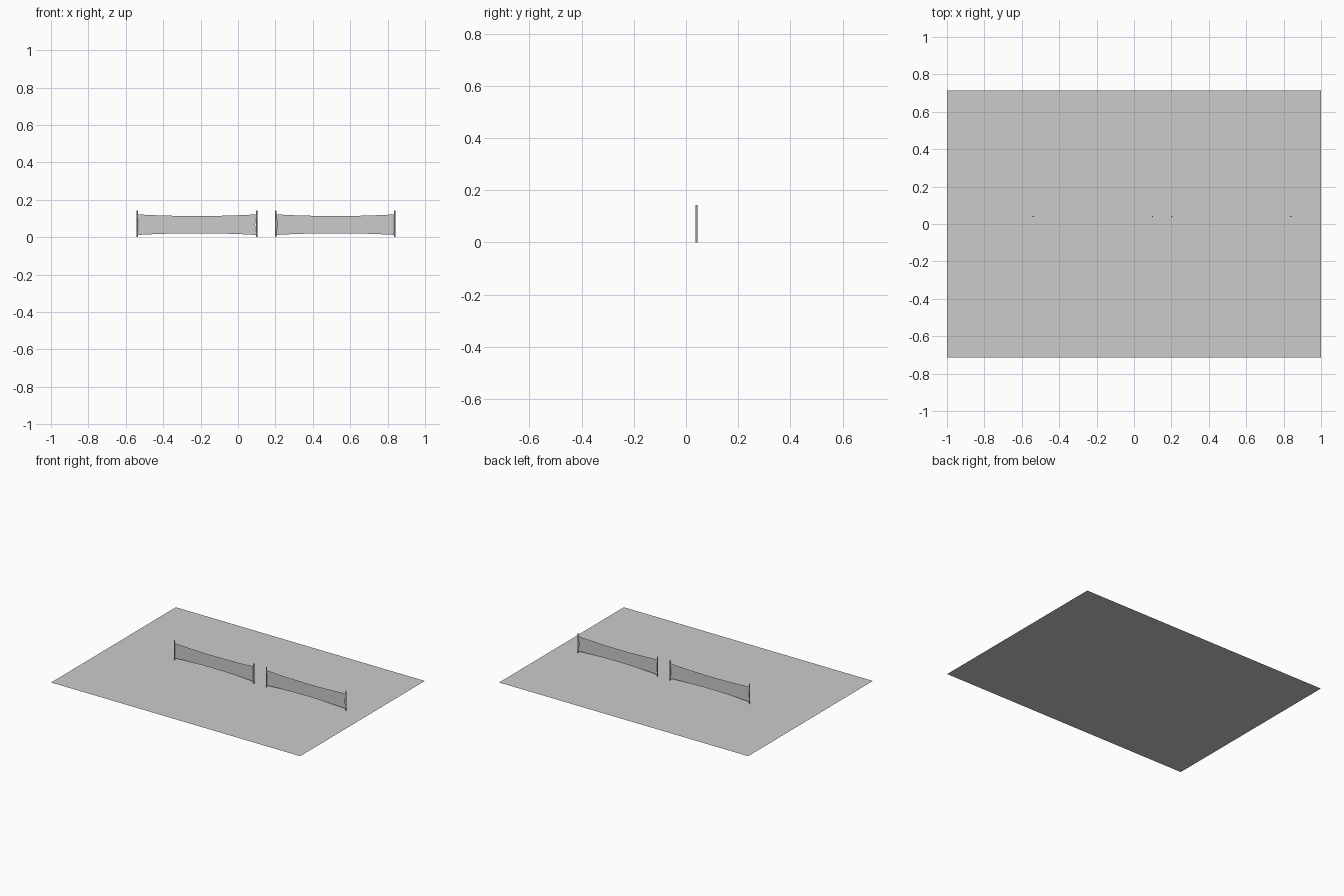
import bpy, bmesh

if "Cube" in bpy.data.objects:
    bpy.data.objects.remove(bpy.data.objects["Cube"])

NET_Y = 0.04
POLE_R = 0.004
POLE_H = 0.143

# flat court surface
bpy.ops.mesh.primitive_plane_add(size=1)
court = bpy.context.object
court.name = "court_ground"
court.scale = (2.0, 1.43, 1)


def pole(name, x):
    bpy.ops.mesh.primitive_cylinder_add(vertices=12, radius=POLE_R, depth=POLE_H,
                                        location=(x, NET_Y, POLE_H / 2))
    ob = bpy.context.object
    ob.name = name
    bpy.ops.object.shade_smooth_by_angle()


def net(name, x0, x1, nu=16, nv=6):
    # sheet stretched between corners, edges pulled inward
    bm = bmesh.new()
    bmesh.ops.create_grid(bm, x_segments=nu, y_segments=nv, size=1)
    cx, hx = (x0 + x1) / 2, (x1 - x0) / 2
    for v in bm.verts:
        u, w = v.co.x, v.co.y
        half_h = 0.046 + 0.009 * u * u
        x = cx + u * (hx - 0.007 * (1 - w * w))
        v.co = (x, NET_Y, 0.067 + w * half_h)
    me = bpy.data.meshes.new(name)
    bm.to_mesh(me)
    bm.free()
    bpy.context.collection.objects.link(bpy.data.objects.new(name, me))


# two nets, each between a pair of poles
for side, x0, x1 in (("left", -0.538, 0.099), ("right", 0.202, 0.839)):
    pole(side + "_net_pole_a", x0)
    pole(side + "_net_pole_b", x1)
    net(side + "_net", x0, x1)
